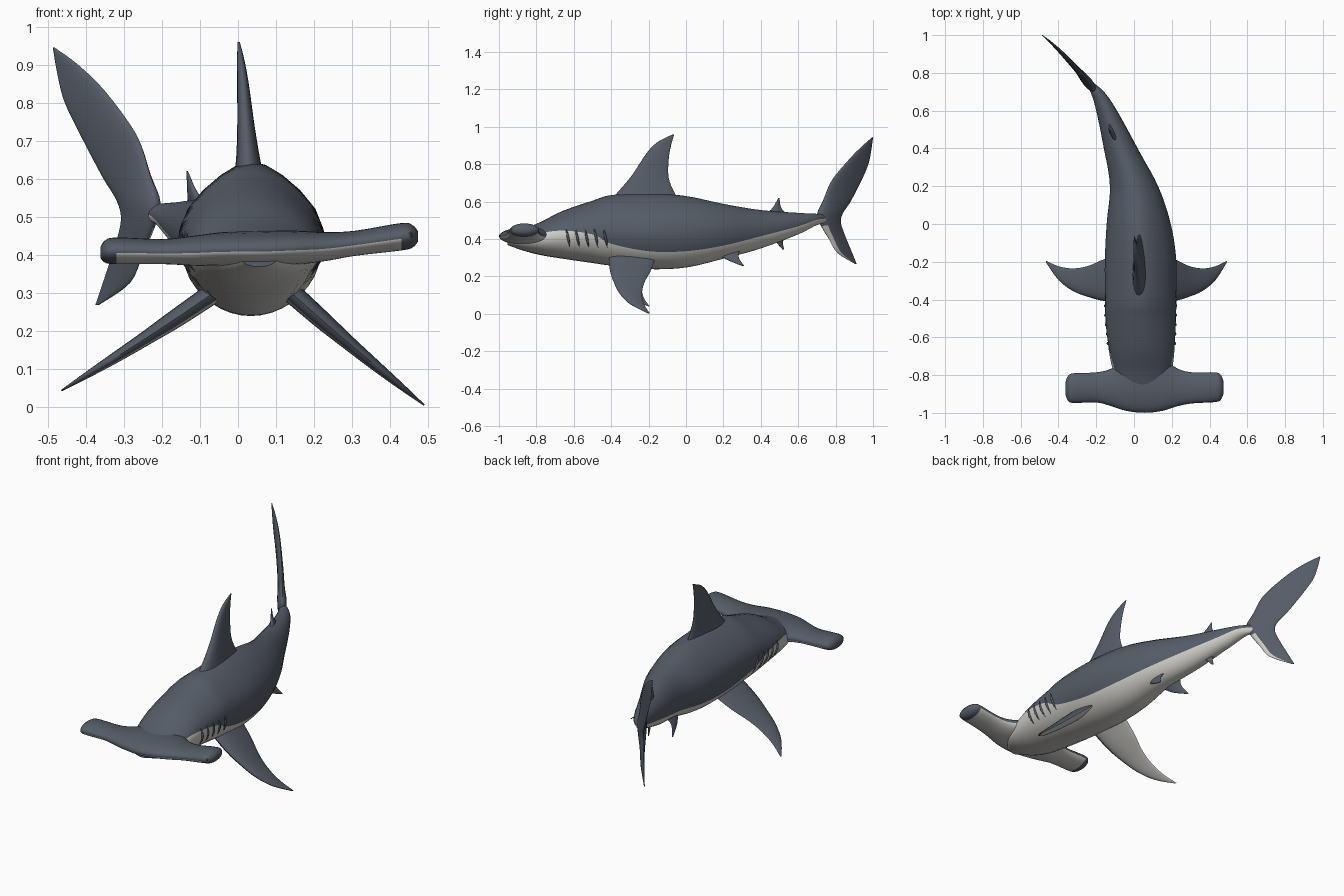
import bpy, bmesh, math
from mathutils import Vector

if "Cube" in bpy.data.objects:
    bpy.data.objects.remove(bpy.data.objects["Cube"])


def material(name, rgb):
    m = bpy.data.materials.new(name)
    m.diffuse_color = (*rgb, 1)
    m.use_nodes = True
    m.node_tree.nodes["Principled BSDF"].inputs["Base Color"].default_value = m.diffuse_color
    return m


SLATE = material("slate grey", (0.092, 0.108, 0.135))
BELLY = material("off white", (0.62, 0.61, 0.57))
DARK = material("dark grey", (0.03, 0.034, 0.042))
N = 14


def smooth_rows(rows, sub):
    """Catmull-Rom interpolation through rows of numbers."""
    out = []
    for i in range(len(rows) - 1):
        p = [rows[max(0, min(len(rows) - 1, i + k))] for k in (-1, 0, 1, 2)]
        for s in range(sub):
            t = s / sub
            out.append([0.5 * (2 * b + (c - a) * t + (2 * a - 5 * b + 4 * c - d) * t * t
                               + (3 * b - a - 3 * c + d) * t ** 3) for a, b, c, d in zip(*p)])
    return out + [list(rows[-1])]


def shade(ob):
    bpy.ops.object.select_all(action='DESELECT')
    ob.select_set(True)
    bpy.context.view_layer.objects.active = ob
    bpy.ops.object.shade_smooth_by_angle(angle=math.radians(50))


def loft(name, rings, is_pale, buried=None):
    """Skin closed rings; is_pale picks the pale colour, buried faces are removed."""
    bm = bmesh.new()
    vs = [[bm.verts.new(p) for p in r] for r in rings]
    n = len(rings[0])
    for i in range(len(vs) - 1):
        for j in range(n):
            k = (j + 1) % n
            f = bm.faces.new((vs[i][j], vs[i][k], vs[i + 1][k], vs[i + 1][j]))
            f.material_index = int(is_pale(i, j))
    bm.faces.new(vs[0])
    bm.faces.new(vs[-1])
    bmesh.ops.recalc_face_normals(bm, faces=bm.faces)
    if buried:
        gone = [f for f in bm.faces if all(buried(v.co) for v in f.verts)]
        bmesh.ops.delete(bm, geom=gone, context='FACES')
    me = bpy.data.meshes.new(name)
    bm.to_mesh(me)
    bm.free()
    me.materials.append(SLATE)
    me.materials.append(BELLY)
    ob = bpy.data.objects.new(name, me)
    bpy.context.collection.objects.link(ob)
    shade(ob)


def split_angles(a):
    """Angles round an oval with vertices exactly on the colour line."""
    top = [a + (math.pi - 2 * a) * j / N for j in range(N)]
    low = [math.pi - a + (math.pi + 2 * a) * j / N for j in range(N)]
    return top + low


# body: y, centre x, half width, top z, bottom z, colour line z
body = smooth_rows([
    (-.955, .055, .05, .42, .368, .40), (-.87, .05, .125, .455, .338, .40),
    (-.78, .045, .155, .49, .315, .43), (-.66, .04, .175, .55, .295, .445),
    (-.5, .035, .187, .605, .272, .425), (-.4, .035, .19, .635, .258, .375),
    (-.2, .035, .19, .645, .239, .335), (0, .025, .17, .63, .248, .335),
    (.2, 0, .128, .588, .295, .365), (.4, -.07, .09, .555, .35, .415),
    (.6, -.145, .055, .54, .425, .468), (.7, -.195, .036, .535, .475, .503),
    (.77, -.255, .012, .53, .49, .51)], 5)

# hammer head: x, front y, back y, centre z, half thickness
head = smooth_rows([
    (-.362, -.905, -.835, .405, .014), (-.35, -.935, -.805, .408, .029),
    (-.32, -.948, -.79, .41, .035), (-.2, -.945, -.785, .408, .033),
    (-.12, -.965, -.765, .41, .039), (-.04, -.99, -.71, .414, .045),
    (.055, -1, -.69, .415, .048), (.15, -.99, -.71, .418, .045),
    (.23, -.965, -.765, .421, .038), (.31, -.95, -.785, .43, .033),
    (.43, -.943, -.785, .447, .036), (.46, -.93, -.80, .448, .029),
    (.473, -.90, -.83, .448, .014)], 4)


def ridge(y, s):
    """Narrowing of the back towards a ridge, strongest below the dorsal fin."""
    return 1 - (.12 + .25 * math.exp(-((y + .2) / .4) ** 2)) * max(0, s) ** 2


def in_body(p):
    y, cx, hw, zt, zb, _ = min(body, key=lambda r: abs(r[0] - p[1]))
    s = (p[2] - (zt + zb) / 2) / ((zt - zb) / 2)
    return -.95 < p[1] < .77 and ((p[0] - cx) / hw / ridge(y, s)) ** 2 + s * s < .8


def in_head(p):
    _, yf, yb, zc, h = min(head, key=lambda r: abs(r[0] - p[0]))
    return ((p[1] - (yf + yb) / 2) / (yb - yf) * 2) ** 2 + ((p[2] - zc) / h) ** 2 < .85


rings = []
for y, cx, hw, zt, zb, zl in body:
    zc, hz = (zt + zb) / 2, (zt - zb) / 2
    a = math.asin(max(-.9, min(.9, (zl - zc) / hz)))
    rings.append([(cx + hw * math.cos(t) * ridge(y, math.sin(t)), y, zc + hz * math.sin(t))
                  for t in split_angles(a)])
loft("body", rings, lambda i, j: j >= N, in_head)

rings = [[(x, (yf + yb) / 2 + (yb - yf) / 2 * math.cos(t), zc + h * math.sin(t))
          for t in split_angles(-.15)] for x, yf, yb, zc, h in head]
loft("hammer_head", rings, lambda i, j: j >= N and -.325 < head[i][0] < .43, in_body)


def fin(name, rows, axis, is_pale=lambda i, k: False, sub=4, m=10):
    """rows: leading point, trailing point, half thickness; axis: thickness direction."""
    axis = Vector(axis).normalized()
    rings = []
    for r in smooth_rows([(*l, *t, w) for l, t, w in rows], sub):
        lead, trail = Vector(r[:3]), Vector(r[3:6])
        ring = []
        for k in range(2 * m):
            a = math.pi * k / m
            s = (1 - math.cos(a)) / 2
            ring.append(lead.lerp(trail, s) + axis * math.sin(a) * r[6] * (1.25 - .7 * s))
        rings.append(ring)
    loft(name, rings, is_pale, in_body)


# dorsal fin: leading y z, trailing y z, x, half thickness
fin("dorsal_fin", [((x, a, b), (x, c, d), w) for a, b, c, d, x, w in [
    (-.42, .59, -.02, .59, .03, .046), (-.37, .645, -.06, .645, .027, .034),
    (-.29, .74, -.093, .73, .021, .024), (-.21, .86, -.092, .83, .013, .016),
    (-.15, .92, -.08, .90, .007, .010), (-.07, .96, -.064, .957, .002, .003)]], (1, 0, 0))

# small rear dorsal and anal fins
fin("rear_dorsal_fin", [((-.09, .43, .535), (-.13, .54, .53), .014),
                        ((-.113, .465, .57), (-.133, .508, .57), .008),
                        ((-.133, .494, .62), (-.135, .50, .62), .002)], (1, .35, 0))
fin("anal_fin", [((-.09, .45, .42), (-.13, .56, .44), .012),
                 ((-.105, .48, .385), (-.125, .52, .39), .008),
                 ((-.124, .515, .345), (-.126, .525, .345), .002)], (1, .35, 0))


# tail fin, swept sideways
def tail_point(y, z):
    d = y - .71
    return (-.212 - .78 * d - 2 * d ** 3 + .06 * max(0, .45 - z), y, z)


fin("tail_fin", [(tail_point(a, b), tail_point(c, d), w) for a, b, c, d, w in [
    (.904, .267, .912, .268, .002), (.81, .325, .885, .335, .008),
    (.765, .40, .85, .42, .013), (.725, .47, .828, .49, .022),
    (.705, .535, .84, .54, .026), (.735, .61, .88, .60, .018),
    (.78, .715, .937, .71, .014), (.875, .83, .975, .80, .010),
    (.945, .90, .99, .87, .006), (.997, .945, 1.0, .943, .002)]], (1, .9, 0),
    lambda i, k: i < 12 and k in (0, 1, 2))

for side, root, tip in (("right", (.09, .345), (.49, .004)), ("left", (-.02, .33), (-.465, .042))):
    # pectoral fins: position along span, leading y, trailing y, half thickness
    dx, dz = tip[0] - root[0], tip[1] - root[1]
    s = 1 if dx > 0 else -1
    rows = []
    for t, yl, yt, w in [(0, -.415, -.15, .03), (.3, -.408, -.185, .026), (.5, -.386, -.222, .02),
                         (.68, -.355, -.235, .015), (.85, -.298, -.224, .009), (1, -.205, -.195, .002)]:
        x, z = root[0] + dx * t, root[1] + dz * t - .006 * math.sin(math.pi * t)
        rows.append(((x, yl, z), (x, yt, z), w))
    fin(side + "_pectoral_fin", rows, (-dz * s, 0, dx * s), lambda i, k: 10 <= k < 18)

    # pelvic fins
    fin(side + "_pelvic_fin", [((-.01 + s * .045, .16, .335), (-.03 + s * .045, .30, .36), .015),
                               ((-.02 + s * .072, .21, .295), (-.03 + s * .072, .28, .31), .010),
                               ((-.03 + s * .098, .30, .257), (-.03 + s * .098, .31, .257), .002)],
        (s * .6, 0, .8))

    # gill slits hugging the flank
    for g in range(5):
        y = -.63 + .05 * g
        row = min(body, key=lambda r: abs(r[0] - y))
        zc, hz = (row[3] + row[4]) / 2, (row[3] - row[4]) / 2
        rings = []
        for i in range(9):
            u = i / 8
            z = .355 + .1 * u
            v = (z - zc) / hz
            x = row[1] + s * row[2] * ridge(y, v) * math.sqrt(1 - v * v)
            w = .006 * (.15 + math.sin(math.pi * u))
            rings.append([(x + w * math.cos(a), y - .02 * (u - .5) + w * math.sin(a), z)
                          for a in [math.pi * k / 4 for k in range(8)]])
        loft(f"{side}_gill_{g + 1}", rings, lambda i, j: False, in_body)

    # eyes at the tips of the hammer
    bpy.ops.mesh.primitive_uv_sphere_add(segments=16, ring_count=8, radius=.011,
                                         location=(.45, -.927, .451) if s > 0 else (-.336, -.933, .411))
    eye = bpy.context.object
    eye.name = side + "_eye"
    eye.data.materials.append(DARK)
    shade(eye)
